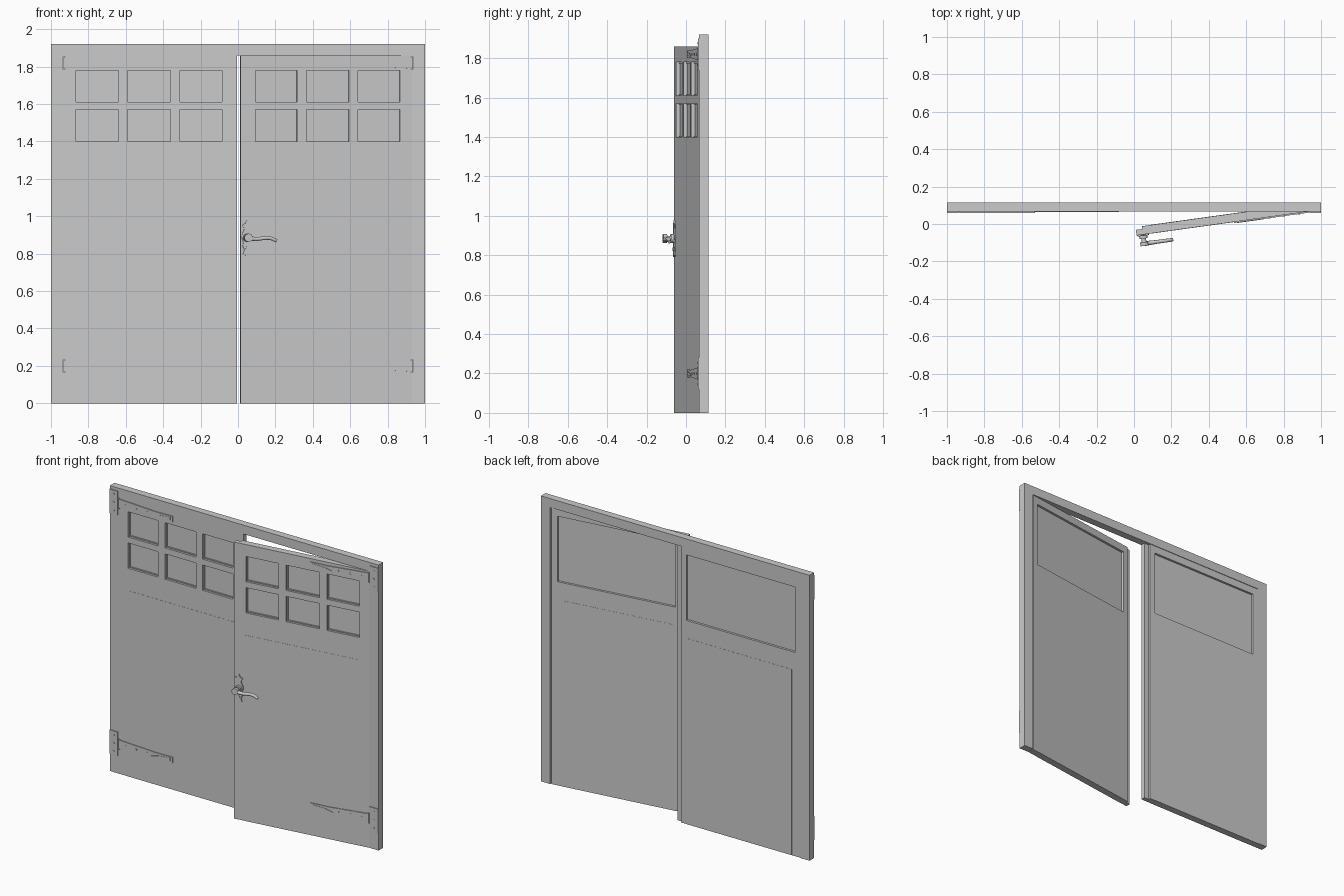
import bpy, bmesh, math
from mathutils import Matrix, Vector

cube = bpy.data.objects.get("Cube")
if cube:
    bpy.data.objects.remove(cube)

grey = bpy.data.materials.new("plain_grey")
grey.use_nodes = True
grey.diffuse_color = (0.6, 0.6, 0.6, 1)
grey.node_tree.nodes["Principled BSDF"].inputs["Base Color"].default_value = grey.diffuse_color


def finish(bm, name, place=Matrix(), smooth=False):
    """Place the part, fix its normals and link it."""
    bm.transform(place)
    bmesh.ops.recalc_face_normals(bm, faces=bm.faces)
    mesh = bpy.data.meshes.new(name)
    bm.to_mesh(mesh)
    bm.free()
    mesh.materials.append(grey)
    ob = bpy.data.objects.new(name, mesh)
    bpy.context.collection.objects.link(ob)
    if smooth:
        bpy.ops.object.select_all(action="DESELECT")
        bpy.context.view_layer.objects.active = ob
        ob.select_set(True)
        bpy.ops.object.shade_smooth_by_angle(angle=math.radians(35))
    return ob


def thicken(bm, depth):
    out = bmesh.ops.extrude_face_region(bm, geom=bm.faces[:])
    verts = [g for g in out["geom"] if isinstance(g, bmesh.types.BMVert)]
    bmesh.ops.translate(bm, verts=verts, vec=(0, depth, 0))


def lattice(name, xs, zs, holes, y0, y1, place=Matrix()):
    """Slab over a grid of cells, with the cells in holes left open."""
    bm = bmesh.new()
    pts = [[bm.verts.new((x, y0, z)) for z in zs] for x in xs]
    for i in range(len(xs) - 1):
        for j in range(len(zs) - 1):
            if (i, j) not in holes:
                bm.faces.new((pts[i][j], pts[i + 1][j], pts[i + 1][j + 1], pts[i][j + 1]))
    loose = [v for v in bm.verts if not v.link_faces]
    bmesh.ops.delete(bm, geom=loose, context="VERTS")
    thicken(bm, y1 - y0)
    return finish(bm, name, place)


def plate(name, outline, y0, y1, place=Matrix()):
    bm = bmesh.new()
    bm.faces.new([bm.verts.new((x, y0, z)) for x, z in outline])
    thicken(bm, y1 - y0)
    return finish(bm, name, place)


def rod(name, centre, radius, length, axis, place=Matrix(), sides=16):
    bm = bmesh.new()
    turn = Matrix.Rotation(math.pi / 2, 4, "X") if axis == "y" else Matrix()
    bmesh.ops.create_cone(bm, cap_ends=True, segments=sides, radius1=radius, radius2=radius,
                          depth=length, matrix=Matrix.Translation(centre) @ turn)
    return finish(bm, name, place, smooth=True)


TOP, FRONT, BACK = 1.86, 0.066, 0.115
HALF = 0.93            # half width of the opening
WIDE, THICK = 0.925, 0.045
COLS = [(0.065, 0.29), (0.34, 0.57), (0.62, 0.845)]
ROWS = [(1.40, 1.57), (1.61, 1.78)]

# Surround
lattice("door_frame", [-1, -HALF, HALF, 1], [0, TOP, 1.92], {(1, 0)}, FRONT, BACK)


def window_grid(inset):
    xs = [0] + [v for a, b in COLS for v in (a + inset, b - inset)] + [WIDE]
    zs = [0] + [v for a, b in ROWS for v in (a + inset, b - inset)] + [TOP]
    return xs, zs, {(i, j) for i in (1, 3, 5) for j in (1, 3)}


def build_door(side, place):
    # Face with six window openings, and the narrow bead inside each
    lattice(side + "_door_face", *window_grid(0), 0, 0.014, place)
    lattice(side + "_window_bead", *window_grid(0.006), 0.014, 0.02, place)
    lattice(side + "_window_pane", [0, WIDE], [0, TOP], set(), 0.02, 0.03, place)
    # Rebated back with one large recess
    lattice(side + "_door_back", [0, 0.04, WIDE - 0.075, WIDE - 0.035],
            [0, 1.37, 1.81, TOP], {(1, 1)}, 0.03, THICK, place)
    # Lower panel, barely proud of both faces
    lattice(side + "_lower_panel", [0.065, WIDE - 0.075], [0, 1.25], set(),
            -0.001, THICK + 0.001, place)
    # Tapered strap hinges
    for level, z in (("upper", 1.82), ("lower", 0.2)):
        name = f"{side}_{level}_hinge"
        plate(name + "_strap", [(0, z - 0.03), (0.28, z - 0.018), (0.40, z - 0.02),
                                (0.40, z + 0.02), (0.28, z + 0.018), (0, z + 0.03)],
              -0.006, 0, place)
        plate(name + "_tip", [(0.24, z - 0.012), (0.385, z - 0.008),
                              (0.385, z + 0.012), (0.30, z + 0.004)], -0.008, -0.006, place)
        for u in (0.05, 0.13, 0.21):
            rod(name + "_screw", (u, -0.006, z), 0.006, 0.004, "y", place, 10)


def build_leaf(sign):
    """Hinge leaves and knuckles on the frame post."""
    for level, z in (("upper", 1.82), ("lower", 0.2)):
        name = f"{'left' if sign > 0 else 'right'}_{level}_hinge"
        a, b = sign * (HALF + 0.008), sign
        plate(name + "_leaf", [(a, z - 0.08), (b, z - 0.08), (b, z + 0.08), (a, z + 0.08)],
              FRONT - 0.006, FRONT)
        rod(name + "_knuckle", (sign * HALF, FRONT - 0.001, z), 0.006, 0.07, "z")
        for dz in (-0.055, 0, 0.055):
            rod(name + "_screw", (sign * 0.968, FRONT - 0.006, z + dz), 0.006, 0.004, "y", sides=10)


# Closed leaf, and the mirrored leaf standing ajar
closed = Matrix.Translation((-HALF, FRONT, 0))
ajar = (Matrix.Translation((HALF, FRONT, 0)) @ Matrix.Rotation(math.radians(7.9), 4, "Z")
        @ Matrix.Scale(-1, 4, (1, 0, 0)))
build_door("right", closed)
build_door("left", ajar)
for sign in (-1, 1):
    build_leaf(sign)

# Ornate handle plate, outlined from one half
grip = WIDE - 0.035
half = [(0.008, 0.79), (0.022, 0.80), (0.014, 0.82), (0.024, 0.84), (0.02, 0.86),
        (0.032, 0.89), (0.02, 0.92), (0.014, 0.935), (0.028, 0.955), (0.012, 0.96)]
outline = ([(grip + w, z) for w, z in half] + [(grip, 0.98)]
           + [(grip - w, z) for w, z in reversed(half)])
plate("handle_plate", outline, -0.007, 0, ajar)
rod("handle_keyhole_boss", (grip, -0.008, 0.83), 0.009, 0.006, "y", ajar)
rod("handle_collar", (grip, -0.013, 0.885), 0.022, 0.018, "y", ajar, 20)
rod("handle_stem", (grip, -0.034, 0.885), 0.013, 0.05, "y", ajar, 20)
rod("handle_knob", (grip, -0.051, 0.885), 0.022, 0.02, "y", ajar, 20)

# Wavy lever
curve = bpy.data.curves.new("lever_path", "CURVE")
curve.dimensions = "3D"
curve.bevel_depth = 0.011
curve.bevel_resolution = 3
curve.resolution_u = 8
curve.use_fill_caps = True
path = [(0, 0.885, 1.2), (0.04, 0.878, 1), (0.08, 0.882, 0.9), (0.12, 0.882, 0.9), (0.153, 0.868, 0.8)]
spline = curve.splines.new("BEZIER")
spline.bezier_points.add(len(path) - 1)
for point, (along, z, radius) in zip(spline.bezier_points, path):
    point.co = ajar @ Vector((grip - along, -0.049, z))
    point.radius = radius
    point.handle_left_type = point.handle_right_type = "AUTO"
curve.materials.append(grey)
lever = bpy.data.objects.new("handle_lever", curve)
bpy.context.collection.objects.link(lever)
